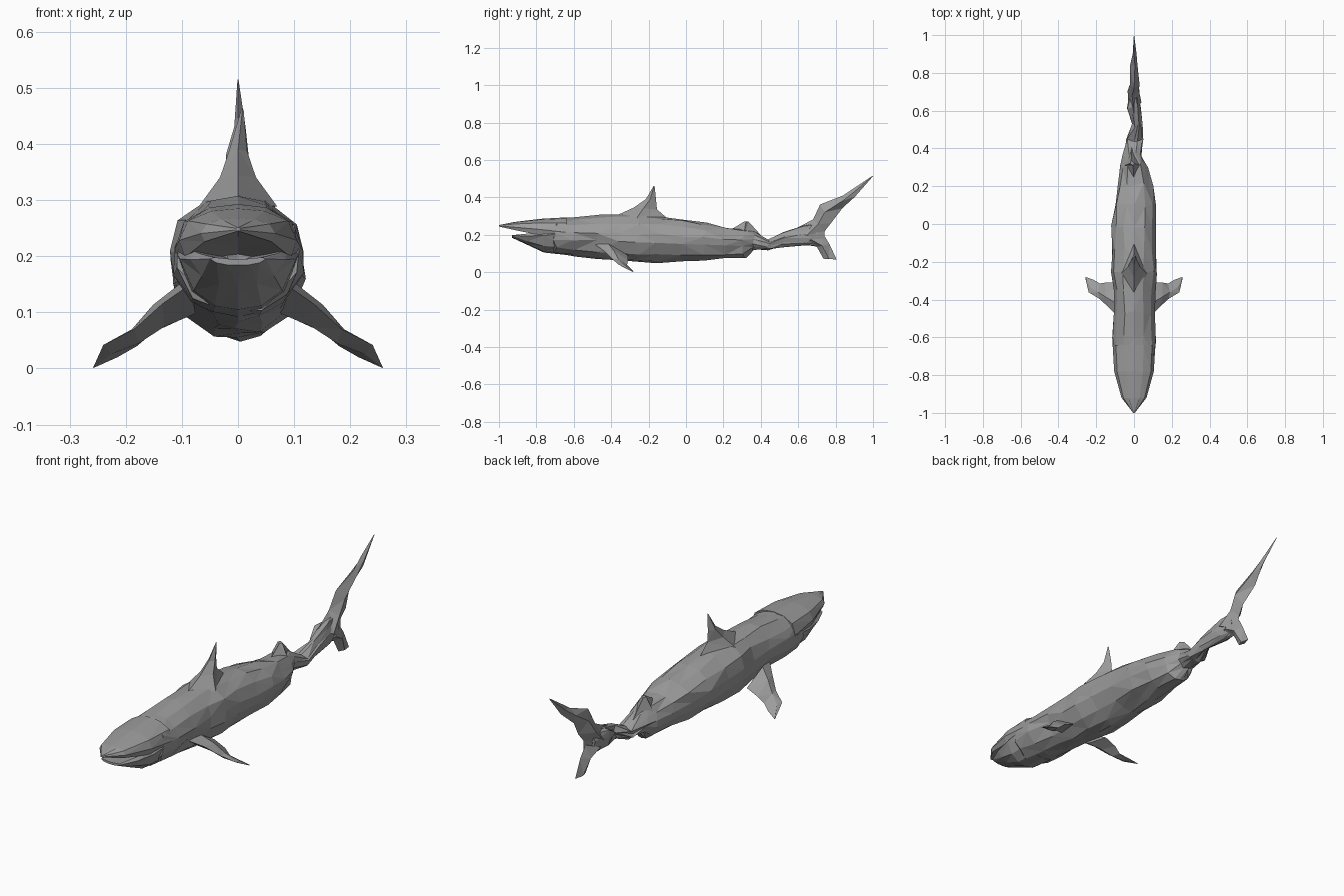
import bpy, bmesh, random
from mathutils import Vector

random.seed(4)
if "Cube" in bpy.data.objects:
    bpy.data.objects.remove(bpy.data.objects["Cube"])

grey = bpy.data.materials.new("shark grey")
grey.use_nodes = True
GREY = (0.33, 0.33, 0.33, 1)
grey.diffuse_color = GREY
grey.node_tree.nodes["Principled BSDF"].inputs["Base Color"].default_value = GREY


def loft(name, rings, wobble=0.0):
    """Skin a list of point rings, cap the ends and facet the result."""
    bm = bmesh.new()
    rows = []
    for ring in rings:
        rows.append([bm.verts.new(Vector(p) + Vector((random.uniform(-1, 1),
                     random.uniform(-2, 2), random.uniform(-1, 1))) * wobble)
                     for p in ring])
    n = len(rows[0])
    for a, b in zip(rows, rows[1:]):
        for i in range(n):
            j = (i + 1) % n
            bm.faces.new((a[i], a[j], b[j], b[i]))
    bm.faces.new(rows[0][::-1])
    bm.faces.new(rows[-1])
    bmesh.ops.remove_doubles(bm, verts=bm.verts, dist=0.0005)
    bmesh.ops.triangulate(bm, faces=bm.faces, quad_method='SHORT_EDGE')
    bmesh.ops.recalc_face_normals(bm, faces=bm.faces)
    mesh = bpy.data.meshes.new(name)
    bm.to_mesh(mesh)
    bm.free()
    mesh.materials.append(grey)
    obj = bpy.data.objects.new(name, mesh)
    bpy.context.collection.objects.link(obj)
    return obj


def sections(profile, stations):
    """Mirror a half profile and scale it to (y, bottom, top, half width, x)."""
    full = profile + [(-x, t) for x, t in profile[-2:0:-1]]
    return [[(cx + hw * x, y, zb + (zt - zb) * t) for x, t in full]
            for y, zb, zt, hw, cx in stations]


def fin(name, edges, normal):
    """Blade from (leading point, trailing point, half thickness) sections."""
    nrm = Vector(normal).normalized()
    rings = []
    for le, te, th in edges:
        le, te = Vector(le), Vector(te)
        mid = le.lerp(te, 0.42)
        rings.append([le, mid + nrm * th, te, mid - nrm * th])
    return loft(name, rings)


# Trunk and tail stalk
round_half = [(0, 1), (.45, .95), (.85, .8), (1, .6), (.97, .4),
              (.74, .16), (.35, .04), (0, 0)]
loft("body", sections(round_half, [
    (-.70, .098, .29, .112, 0), (-.60, .088, .297, .115, 0),
    (-.47, .075, .306, .105, 0), (-.36, .058, .314, .112, 0),
    (-.26, .052, .312, .12, 0), (-.15, .052, .302, .117, 0),
    (-.02, .06, .283, .115, 0), (.10, .063, .262, .108, .005),
    (.21, .07, .24, .092, .005), (.31, .072, .23, .07, 0),
    (.36, .118, .215, .045, -.01), (.44, .12, .172, .043, .004),
    (.52, .135, .208, .025, .02), (.62, .142, .248, .036, 0),
    (.70, .138, .26, .02, 0)]), wobble=0.006)

# Head with an open mouth
upper_half = [(0, 1), (.45, .95), (.85, .75), (1, .35), (.9, 0), (0, .2)]
loft("upper_jaw", sections(upper_half, [
    (-.64, .17, .293, .113, 0), (-.78, .198, .285, .105, 0),
    (-.92, .226, .268, .066, 0), (-1, .244, .252, .004, 0)]))

lower_half = [(0, .7), (.85, 1), (1, .8), (.76, .3), (.4, .06), (0, 0)]
loft("lower_jaw", sections(lower_half, [
    (-.64, .092, .24, .112, 0), (-.76, .105, .218, .104, 0),
    (-.85, .147, .206, .085, 0), (-.93, .184, .198, .05, 0)]))

# Back fins
fin("dorsal_fin", [
    ((0, -.39, .295), (0, -.09, .28), .07),
    ((0, -.28, .345), (0, -.155, .335), .032),
    ((0, -.215, .39), (0, -.16, .385), .016),
    ((.008, -.172, .462), (.008, -.168, .462), .002)], (1, 0, 0))
fin("second_dorsal_fin", [
    ((0, .22, .215), (-.01, .43, .165), .052),
    ((-.005, .31, .27), (-.015, .335, .27), .012)], (1, 0, 0))

# Side fins
pectoral = [((.085, -.49, .15), (.095, -.31, .09), .03),
            ((.135, -.44, .115), (.15, -.31, .065), .022),
            ((.185, -.395, .07), (.18, -.315, .04), .014),
            ((.24, -.362, .042), (.215, -.295, .02), .008),
            ((.258, -.285, .002), (.257, -.28, .002), .001)]
for side, label in ((1, "left"), (-1, "right")):
    edges = [tuple((side * p[0], p[1], p[2]) for p in e[:2]) + (e[2],)
             for e in pectoral]
    fin(label + "_pectoral_fin", edges, (side * .45, 0, .9))

# Tail fin lobes
fin("tail_upper_lobe", [
    ((0, .58, .23), (.01, .735, .15), .035),
    ((-.01, .68, .282), (.005, .742, .22), .03),
    ((0, .717, .362), (.01, .775, .262), .025),
    ((.005, .84, .41), (-.01, .836, .342), .02),
    ((0, .90, .45), (.008, .905, .405), .01),
    ((0, .997, .515), (0, 1, .513), .001)], (1, 0, 0))
fin("tail_lower_lobe", [
    ((0, .62, .155), (0, .737, .2), .032),
    ((0, .70, .135), (.005, .767, .15), .024),
    ((0, .735, .072), (.005, .805, .068), .01)], (1, 0, 0))
